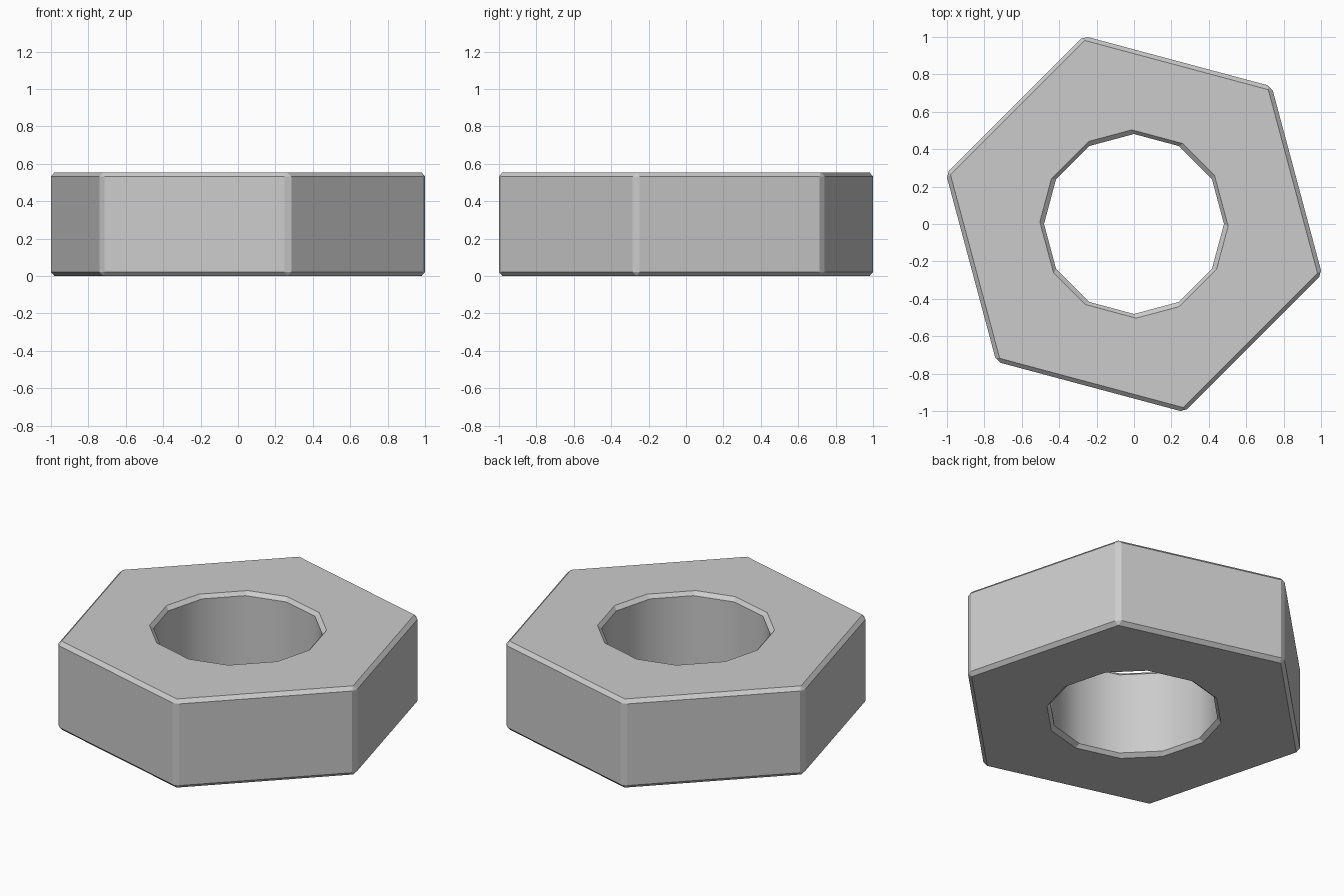
import bpy, bmesh
from math import radians, cos, sin

if "Cube" in bpy.data.objects:
    bpy.data.objects.remove(bpy.data.objects["Cube"])

R_HEX, R_HOLE, HEIGHT, BEVEL = 1.041, 0.481, 0.555, 0.022

bm = bmesh.new()


def ring(radius, z, count, start):
    """Evenly spaced ring of vertices."""
    return [bm.verts.new((radius * cos(radians(start + 360 * i / count)),
                          radius * sin(radians(start + 360 * i / count)), z))
            for i in range(count)]


# Hexagon corners at 45 + 60k degrees, hole corners at 30k degrees
hex_low, hex_high = (ring(R_HEX, z, 6, 45) for z in (0, HEIGHT))
hole_low, hole_high = (ring(R_HOLE, z, 12, 30) for z in (0, HEIGHT))

# Top and bottom: each hexagon corner fans to two hole corners
for outer, inner in ((hex_low, hole_low), (hex_high, hole_high)):
    for i in range(6):
        j = (i + 1) % 6
        a, b, c = inner[2 * i], inner[2 * i + 1], inner[(2 * i + 2) % 12]
        bm.faces.new((outer[i], b, a))
        bm.faces.new((outer[i], outer[j], c, b))

# Outer and hole walls
for low, high in ((hex_low, hex_high), (hole_low, hole_high)):
    n = len(low)
    for i in range(n):
        j = (i + 1) % n
        bm.faces.new((low[i], low[j], high[j], high[i]))
bmesh.ops.recalc_face_normals(bm, faces=bm.faces[:])

# Chamfer the rims and the six outer corners
sharp = [e for e in bm.edges if e.calc_face_angle() > radians(40)]
bmesh.ops.bevel(bm, geom=sharp, offset=BEVEL, offset_type='OFFSET',
                segments=1, profile=0.5, affect='EDGES', loop_slide=True)
bmesh.ops.recalc_face_normals(bm, faces=bm.faces[:])

# Only the hole wall is smooth
for f in bm.faces:
    f.smooth = (abs(f.normal.z) < 0.1
                and f.calc_center_median().xy.length < 0.6)

mesh = bpy.data.meshes.new("hex_nut")
bm.to_mesh(mesh)
bm.free()
bpy.context.collection.objects.link(bpy.data.objects.new("hex_nut", mesh))
